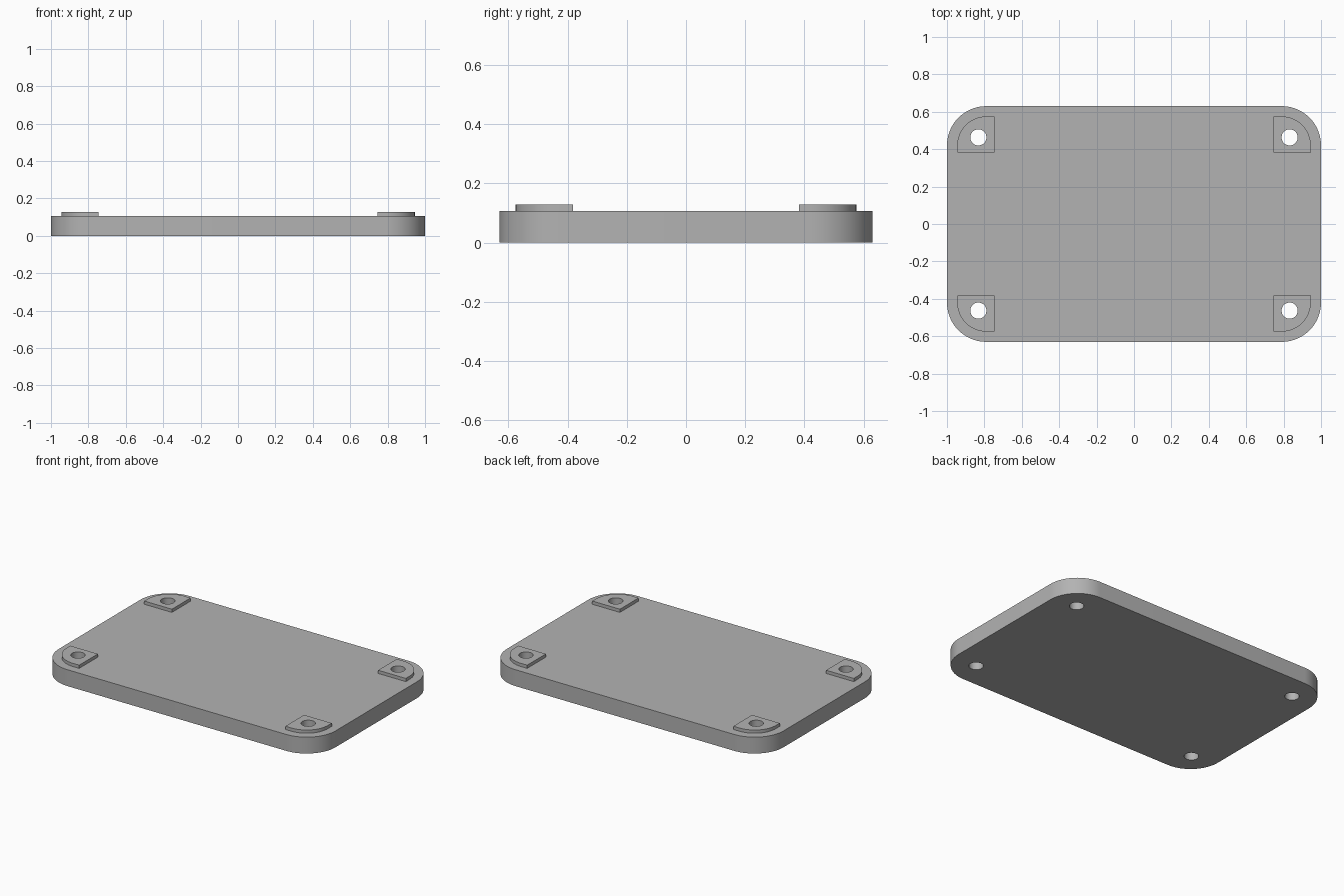
import bpy, bmesh
from math import cos, sin, pi

cube = bpy.data.objects.get("Cube")
if cube:
    bpy.data.objects.remove(cube, do_unlink=True)

PLATE_TOP, PAD_TOP = 0.107, 0.128
HALF_X, HALF_Y, CORNER_R = 1.0, 0.63, 0.21
HOLE_X, HOLE_Y, HOLE_R = 0.832, 0.463, 0.043
PAD_INNER_X, PAD_INNER_Y, MARGIN = 0.745, 0.382, 0.055

grey = bpy.data.materials.new("plain_grey")
grey.use_nodes = True
colour = (0.45, 0.45, 0.45, 1)
grey.diffuse_color = colour
grey.node_tree.nodes["Principled BSDF"].inputs["Base Color"].default_value = colour


def arc(cx, cy, r, start, end, steps):
    angles = [start + (end - start) * i / steps for i in range(steps + 1)]
    return [(cx + r * cos(a), cy + r * sin(a)) for a in angles]


def circle(cx, cy, r):
    return arc(cx, cy, r, 0, 2 * pi, 48)[:-1]


def slab(name, loops, z0, z1):
    """Extrude a filled outline; loops after the first become through holes."""
    curve = bpy.data.curves.new(name + "_outline", "CURVE")
    curve.dimensions = "2D"
    curve.fill_mode = "BOTH"
    curve.extrude = (z1 - z0) / 2
    for loop in loops:
        spline = curve.splines.new("POLY")
        spline.points.add(len(loop) - 1)
        for point, (x, y) in zip(spline.points, loop):
            point.co = (x, y, 0, 1)
        spline.use_cyclic_u = True
    helper = bpy.data.objects.new(name + "_helper", curve)
    bpy.context.collection.objects.link(helper)
    deps = bpy.context.evaluated_depsgraph_get()
    mesh = bpy.data.meshes.new_from_object(helper.evaluated_get(deps))
    bpy.data.objects.remove(helper, do_unlink=True)
    bpy.data.curves.remove(curve)

    # Weld the caps to the walls and seat the slab at its height
    bm = bmesh.new()
    bm.from_mesh(mesh)
    bmesh.ops.remove_doubles(bm, verts=bm.verts, dist=0.0001)
    bmesh.ops.translate(bm, verts=bm.verts, vec=(0, 0, (z0 + z1) / 2))
    bmesh.ops.recalc_face_normals(bm, faces=bm.faces)
    bm.to_mesh(mesh)
    bm.free()
    mesh.name = name
    mesh.materials.clear()
    mesh.materials.append(grey)
    obj = bpy.data.objects.new(name, mesh)
    bpy.context.collection.objects.link(obj)
    bpy.ops.object.select_all(action="DESELECT")
    obj.select_set(True)
    bpy.context.view_layer.objects.active = obj
    bpy.ops.object.shade_smooth_by_angle(angle=pi / 6)
    return obj


CORNERS = {"back_left": (1, 1), "back_right": (-1, 1),
           "front_right": (-1, -1), "front_left": (1, -1)}
cx, cy = HALF_X - CORNER_R, HALF_Y - CORNER_R

# Base plate with rounded corners and four through holes
outline = []
for i, (sx, sy) in enumerate(CORNERS.values()):
    outline += arc(sx * cx, sy * cy, CORNER_R, i * pi / 2, (i + 1) * pi / 2, 20)
holes = [circle(sx * HOLE_X, sy * HOLE_Y, HOLE_R) for sx, sy in CORNERS.values()]
slab("base_plate", [outline] + holes, 0, PLATE_TOP)

# Raised corner pads, each following its plate corner around a hole
pad = [(PAD_INNER_X, PAD_INNER_Y), (HALF_X - MARGIN, PAD_INNER_Y)]
pad += arc(cx, cy, CORNER_R - MARGIN, 0, pi / 2, 20)
pad += [(PAD_INNER_X, HALF_Y - MARGIN)]
for name, (sx, sy) in CORNERS.items():
    loops = [pad, circle(HOLE_X, HOLE_Y, HOLE_R)]
    slab(name + "_pad", [[(sx * x, sy * y) for x, y in loop] for loop in loops],
         PLATE_TOP, PAD_TOP)
